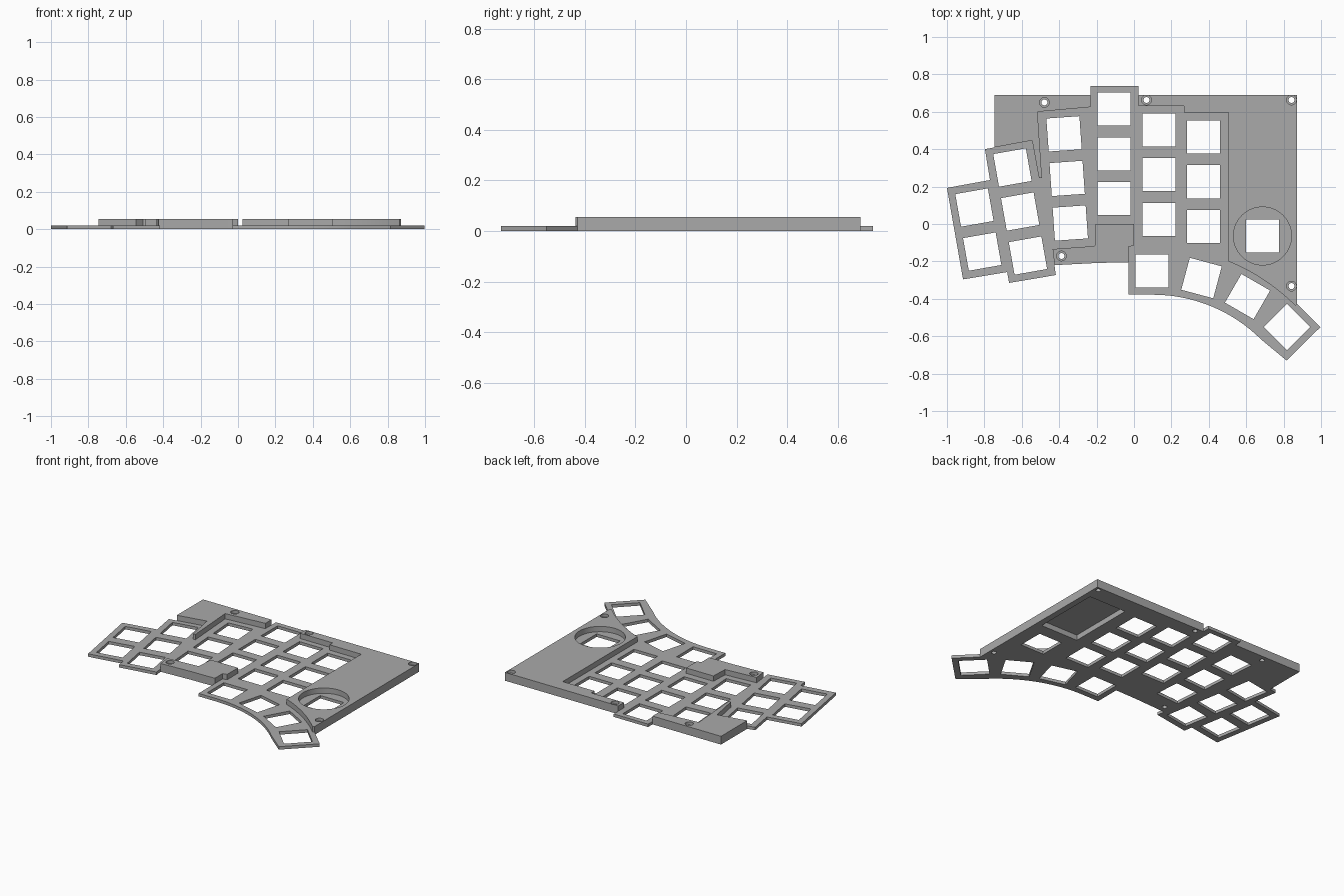
import bpy, bmesh
from math import radians, sin, cos, pi

cube = bpy.data.objects.get("Cube")
if cube:
    bpy.data.objects.remove(cube)

PLATE_TOP, BLOCK_TOP = 0.02, 0.056

grey = bpy.data.materials.new("plain_grey")
grey.use_nodes = True
grey.diffuse_color = (0.4, 0.4, 0.4, 1)
grey.node_tree.nodes["Principled BSDF"].inputs["Base Color"].default_value = (0.4, 0.4, 0.4, 1)


def arc(cx, cy, r, start, end, steps):
    angles = [radians(start + (end - start) * i / steps) for i in range(steps + 1)]
    return [(cx + r * cos(a), cy + r * sin(a)) for a in angles]


def square(x, y, size, turn=0):
    return arc(x, y, size / 2 ** 0.5, turn + 45, turn + 315, 3)


def circle(x, y, r, n=40):
    return arc(x, y, r, 0, 360 - 360 / n, n - 1)


def prisms(name, outlines, z0, z1):
    """One object made of flat outlines extruded from z0 to z1."""
    bm = bmesh.new()
    for pts in outlines:
        face = bm.faces.new([bm.verts.new((x, y, z0)) for x, y in pts])
        new = bmesh.ops.extrude_face_region(bm, geom=[face])["geom"]
        top = [v for v in new if isinstance(v, bmesh.types.BMVert)]
        bmesh.ops.translate(bm, verts=top, vec=(0, 0, z1 - z0))
    bmesh.ops.recalc_face_normals(bm, faces=bm.faces)
    mesh = bpy.data.meshes.new(name)
    bm.to_mesh(mesh)
    bm.free()
    mesh.materials.append(grey)
    obj = bpy.data.objects.new(name, mesh)
    bpy.context.collection.objects.link(obj)
    return obj


def boolean(target, tool, operation):
    mod = target.modifiers.new(operation, "BOOLEAN")
    mod.operation, mod.object, mod.solver = operation, tool, "EXACT"
    bpy.context.view_layer.objects.active = target
    bpy.ops.object.modifier_apply(modifier=mod.name)
    bpy.data.objects.remove(tool)


# Shared edges of the plate and the raised blocks
thumb_inner = arc(0.1, -1.2, 0.822, 90, 45, 16)
thumb_outer = arc(0.1, -1.2, 1.079, 45, 68, 10)
front_edge = [(-0.03, -0.205), (-0.19, -0.208), (-0.425, -0.22)]
back_left = [(-0.745, 0.41), (-0.745, 0.69), (-0.233, 0.69)]
back_right = [(0.024, 0.69), (0.872, 0.69), (0.872, -0.428)]

# Thin switch plate
outline = (back_left + [(-0.233, 0.738), (0.024, 0.738)] + back_right
           + [(0.997, -0.551), (0.816, -0.73)] + thumb_inner[::-1]
           + [(-0.03, -0.378)] + front_edge
           + [(-0.418, -0.273), (-0.668, -0.315), (-0.678, -0.257), (-0.914, -0.296),
              (-1.0, 0.193), (-0.77, 0.235), (-0.797, 0.40)])
plate = prisms("switch_plate", [outline], 0, PLATE_TOP)

# Raised blocks around the key columns
left_block = back_left + [(-0.233, 0.625), (-0.516, 0.6), (-0.492, 0.246),
                          (-0.508, 0.246), (-0.545, 0.447)]
right_block = (back_right + thumb_outer
               + [(0.505, 0.596), (0.268, 0.596), (0.268, 0.63), (0.024, 0.63)])
front_block = front_edge + [(-0.435, -0.134), (-0.21, -0.118), (-0.205, 0), (0, 0),
                            (0, -0.115), (-0.03, -0.122)]
# drop the inner arc start so both outlines end on the same corner
inner_arc = [p for p in thumb_inner[::-1]]
for name, pts in (("left", left_block), ("right", right_block), ("front", front_block)):
    boolean(plate, prisms(name + "_block", [pts], 0, BLOCK_TOP), "UNION")

# Key holes: first centre, step to the next, count and turn of each column
columns = [(-0.107, 0.614, 3, 0), (0.134, 0.503, 3, 0), (0.372, 0.465, 3, 0),
           (-0.374, 0.482, 3, 4), (-0.65, 0.302, 3, 10), (-0.853, 0.088, 2, 10),
           (0.096, -0.251, 1, 0), (0.361, -0.289, 1, -15), (0.607, -0.388, 1, -30),
           (0.818, -0.551, 1, -45), (0.687, -0.064, 1, 0)]
holes = []
for x, y, count, turn in columns:
    a = radians(turn)
    holes += [square(x + 0.239 * i * sin(a), y - 0.239 * i * cos(a), 0.177, turn)
              for i in range(count)]

# Screw holes with counterbores
screws = [(-0.479, 0.65), (0.067, 0.663), (0.842, 0.663), (0.842, -0.332), (-0.388, -0.171)]
holes += [circle(x, y, 0.016, 24) for x, y in screws]
boolean(plate, prisms("through_cutter", holes, -0.1, 0.2), "DIFFERENCE")
bores = [circle(x, y, 0.026, 24) for x, y in screws]
boolean(plate, prisms("bore_cutter", bores, 0.036, 0.2), "DIFFERENCE")

# Round recess for the dial and pocket on the underside
boolean(plate, prisms("dial_cutter", [circle(0.687, -0.064, 0.155, 64)], PLATE_TOP, 0.2),
        "DIFFERENCE")
pocket = [(0.55, 0.11), (0.83, 0.11), (0.83, 0.57), (0.55, 0.57)]
boolean(plate, prisms("pocket_cutter", [pocket], -0.1, 0.036), "DIFFERENCE")

bpy.ops.object.select_all(action="DESELECT")
plate.select_set(True)
bpy.context.view_layer.objects.active = plate
bpy.ops.object.shade_smooth_by_angle(angle=pi / 6)
